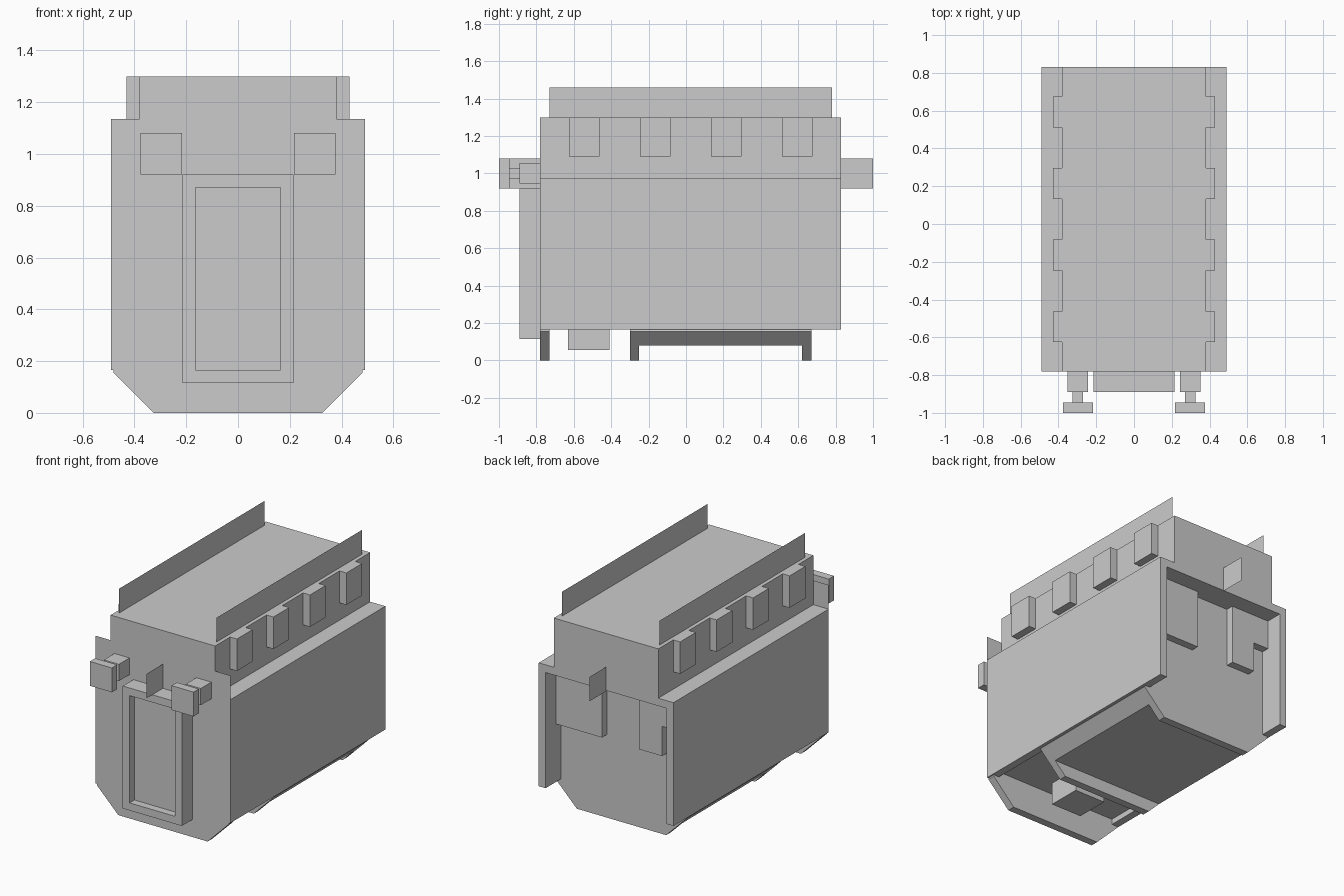
import bpy

if "Cube" in bpy.data.objects:
    bpy.data.objects.remove(bpy.data.objects["Cube"])


def mesh(name, verts, faces):
    me = bpy.data.meshes.new(name)
    me.from_pydata(verts, [], faces)
    me.update()
    ob = bpy.data.objects.new(name, me)
    bpy.context.collection.objects.link(ob)
    return ob


def extrude(name, profile, y0, y1):
    """Solid from an (x, z) outline, anticlockwise seen from the front."""
    n = len(profile)
    verts = [(x, y, z) for y in (y0, y1) for x, z in profile]
    faces = [tuple(range(n)), tuple(reversed(range(n, 2 * n)))]
    faces += [(i, n + i, n + (i + 1) % n, (i + 1) % n) for i in range(n)]
    return mesh(name, verts, faces)


def box(name, x, y, z):
    return extrude(name, [(x[0], z[0]), (x[1], z[0]), (x[1], z[1]), (x[0], z[1])], *y)


def sheet(name, x, y, z):
    return mesh(name, [(x, y[0], z[0]), (x, y[1], z[0]), (x, y[1], z[1]), (x, y[0], z[1])],
                [(0, 1, 2, 3)])


def mirror(ob):
    ob.modifiers.new("mirror_x", 'MIRROR').use_mirror_merge = False
    return ob


def symmetric(half):
    """Right half outline, bottom to top, completed on the left."""
    return half + [(-x, z) for x, z in reversed(half)]


# Main body, roof and side walls
box("body_core", (-.44, .44), (-.73, .67), (.2, .925))
box("roof_shelf", (-.49, .49), (-.78, .83), (.925, .976))
box("upper_body", (-.38, .38), (-.78, .83), (.976, 1.3))
mirror(box("side_wall", (.44, .49), (-.78, .83), (.165, .925)))

# Front plate with chamfered base, and its thin shoulders
chamfer = [(.325, 0), (.48, .155)]
extrude("front_plate", symmetric(chamfer + [(.48, .925)]), -.78, -.73)
mirror(mesh("front_shoulder",
            [(.38, -.78, .976), (.49, -.78, .976), (.49, -.78, 1.135), (.38, -.78, 1.135)],
            [(0, 1, 2, 3)]))

# Underside trough: two chamfered end plates and a shallower middle
plate = symmetric(chamfer + [(.44, .2)])
extrude("trough_front_plate", plate, -.3, -.25)
extrude("trough_rear_plate", plate, .62, .67)
extrude("trough_floor", symmetric([(.405, .08), (.48, .155), (.44, .2)]), -.25, .62)
box("underside_block", (-.11, .11), (-.63, -.41), (.055, .2))

# Roof edge blocks and upright roof boards
for i in range(4):
    y = -.625 + i * .379
    mirror(box("roof_edge_block", (.38, .43), (y, y + .163), (1.09, 1.3)))
mirror(sheet("roof_board", .355, (-.73, .78), (1.3, 1.46)))

# Front door: frame around a recessed panel
box("door_panel", (-.165, .165), (-.84, -.78), (.165, .87))
mirror(box("door_frame_side", (.165, .215), (-.89, -.78), (.115, .92)))
box("door_frame_top", (-.165, .165), (-.89, -.78), (.87, .92))
box("door_frame_bottom", (-.165, .165), (-.89, -.78), (.115, .165))

# Buffers on both sides of the door
mirror(box("buffer_mount", (.243, .352), (-.89, -.78), (.945, 1.055)))
mirror(box("buffer_rod", (.27, .325), (-.945, -.89), (.97, 1.03)))
mirror(box("buffer_head", (.217, .377), (-1, -.945), (.92, 1.08)))

# Coupling plates on the centre line
sheet("front_coupling", 0, (-.95, -.78), (.92, 1.08))
sheet("rear_coupling", 0, (.83, 1), (.92, 1.08))

# Equipment in the rear recess
box("rear_cabinet", (.107, .44), (.67, .72), (.545, .925))
extrude("rear_bracket",
        [(-.33, .54), (-.163, .54), (-.163, .925), (-.44, .925), (-.44, .735), (-.33, .735)],
        .67, .72)
